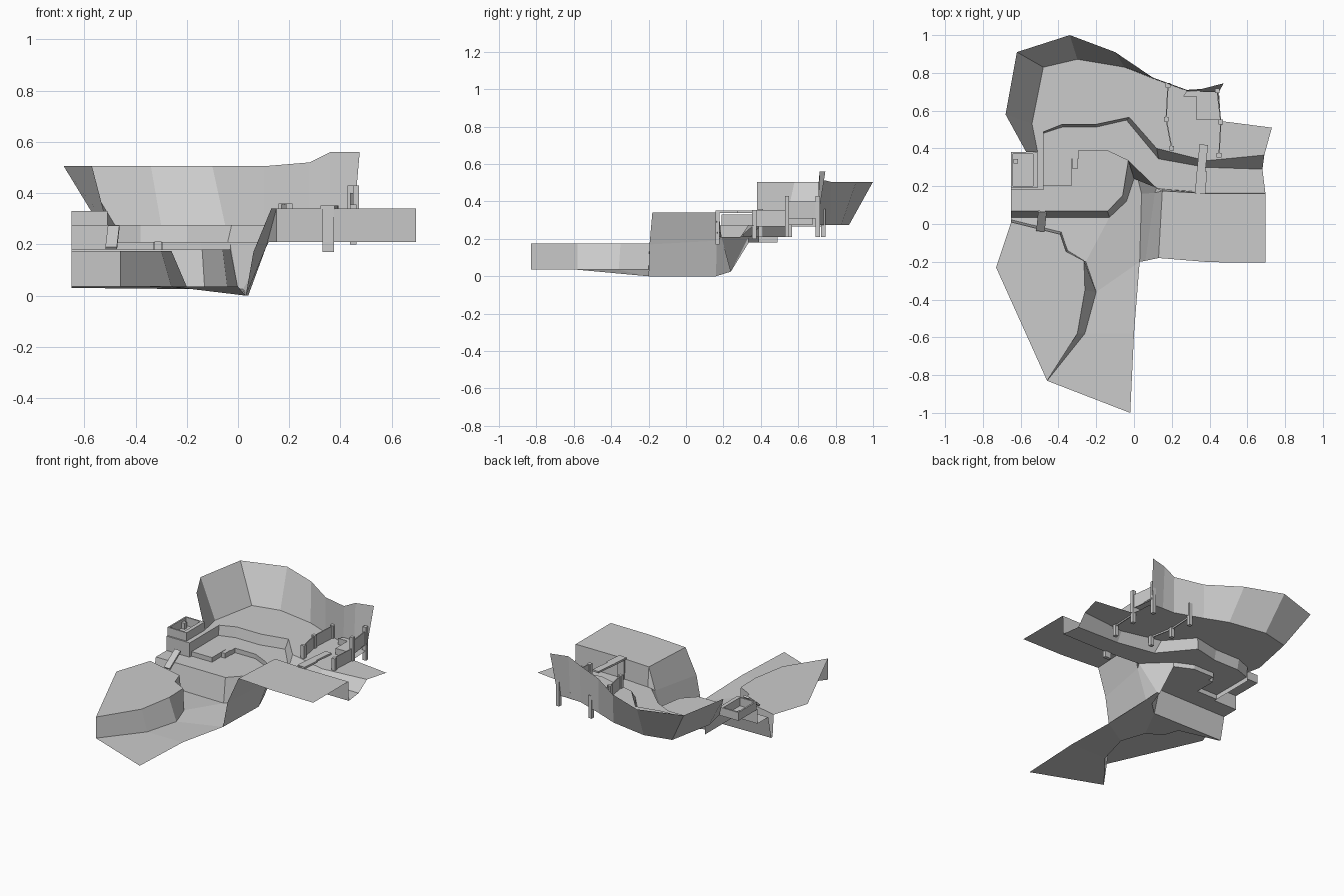
import bpy, bmesh
from mathutils import Vector

if "Cube" in bpy.data.objects:
    bpy.data.objects.remove(bpy.data.objects["Cube"])


def mesh(name, verts, faces):
    me = bpy.data.meshes.new(name)
    me.from_pydata(verts, [], faces)
    ob = bpy.data.objects.new(name, me)
    bpy.context.collection.objects.link(ob)
    return ob


def at(pts, z):
    return [(x, y, z) for x, y in pts]


def sheet(name, pts):
    return mesh(name, pts, [tuple(range(len(pts)))])


def strip(name, *rows):
    # ruled wall between successive point rows
    n = len(rows[0])
    faces = [(r * n + i, r * n + i + 1, (r + 1) * n + i + 1, (r + 1) * n + i)
             for r in range(len(rows) - 1) for i in range(n - 1)]
    return mesh(name, [p for row in rows for p in row], faces)


def box(name, x0, x1, y0, y1, z0, z1):
    v = [(x, y, z) for x in (x0, x1) for y in (y0, y1) for z in (z0, z1)]
    return mesh(name, v, [(0, 1, 3, 2), (4, 6, 7, 5), (0, 4, 5, 1),
                          (2, 3, 7, 6), (0, 2, 6, 4), (1, 5, 7, 3)])


def beam(name, a, b, w, h):
    # rectangular bar from a to b
    a, b = Vector(a), Vector(b)
    side = (b - a).cross(Vector((0, 0, 1))).normalized()
    up = side.cross(b - a).normalized() * h / 2
    side = side * w / 2
    v = [p + s * side + t * up for p in (a, b)
         for s, t in ((-1, -1), (1, -1), (1, 1), (-1, 1))]
    return mesh(name, v, [(0, 1, 2, 3), (7, 6, 5, 4), (0, 4, 5, 1),
                          (1, 5, 6, 2), (2, 6, 7, 3), (3, 7, 4, 0)])


LOW, BANK, MID, BED, UP, RIGHT = .035, .175, .18, .21, .275, .34

# left bank: plateau and the wall down to the valley
bank_top = [(-.46, -.83), (-.30, -.58), (-.26, -.35), (-.265, -.195),
            (-.36, -.145), (-.39, -.055), (-.65, .01)]
bank_low = [(-.46, -.83), (-.26, -.58), (-.20, -.36), (-.255, -.20),
            (-.352, -.14), (-.385, -.043), (-.65, .022)]
sheet("left_bank", at(bank_top + [(-.73, -.23)], BANK))
strip("left_bank_wall", at(bank_low, LOW), at(bank_top, BANK))

# valley floor, dipping towards the foot of the falls
f = (.03, -.2, 0)
sheet("valley_floor_front", at([(-.46, -.83), (-.02, -1), (0, -.58), (-.26, -.58)], LOW))
sheet("valley_floor_middle", [(-.26, -.58, LOW), (0, -.58, LOW), f, (-.2, -.36, LOW)])
sheet("valley_floor_pool", [(-.2, -.36, LOW), f, (.04, .16, 0), (.02, .24, .025),
                            (0, .24, .025), (-.04, .12, .02), (-.13, .035, .025),
                            (-.255, -.2, LOW)])
sheet("valley_floor_left", [(-.255, -.2, LOW), (-.13, .035, .025), (-.65, .035, .03),
                            (-.65, .022, LOW), (-.385, -.043, LOW), (-.352, -.14, LOW)])

# middle terrace and its front wall
mid_top = [(-.65, .068), (-.14, .068), (-.06, .15), (-.03, .335)]
mid_low = [(-.65, .035, .03), (-.13, .035, .025), (-.04, .12, .02), (0, .24, .025)]
step = [(-.03, .335), (-.145, .39), (-.295, .39), (-.295, .345),
        (-.33, .345), (-.33, .20), (-.48, .20)]
sheet("middle_terrace", at(mid_top + step[1:] + [(-.48, .18), (-.65, .18)], MID))
strip("middle_terrace_wall", mid_low, at(mid_top, MID))
strip("terrace_step", at(step, MID), at(step, BED))
box("step_block", -.325, -.298, .29, .345, MID, .212)

# river bed, edged by the slope of the upper plateau
slope_low = [(.68, .29), (.38, .30), (.13, .345), (-.04, .55), (-.2, .513),
             (-.38, .513), (-.48, .48)]
slope_top = [(.69, .365), (.38, .335), (.12, .40), (-.025, .565), (-.2, .528),
             (-.38, .528), (-.48, .488)]
right_edge = [(.12, .19), (.15, .185), (.38, .168), (.695, .168)]
sheet("river_bed", at(right_edge + slope_low + step[::-1], BED))
strip("river_bank_slope", at(slope_low, BED), at(slope_top, UP))

# waterfall face
sheet("waterfall", [(0, .24, .025), (.02, .24, .025), (.12, .19, BED), (-.03, .335, BED)])
sheet("mid_wall_corner", [(0, .24, .025), (-.03, .335, BED), (-.03, .335, MID)])
sheet("waterfall_side", [(.02, .24, .025), (.04, .16, 0), (.11, .165, .19), (.12, .19, BED)])

# right plateau with gorge wall and river-side wall
r_edge = [(.15, .175), (.38, .162), (.695, .162)]
sheet("right_plateau", at(r_edge + [(.695, -.205), (.4, -.202), (.13, -.18)], RIGHT))
strip("gorge_wall", [f, (.04, .16, 0)], [(.06, -.195, .17), (.11, .165, .19)],
      [(.13, -.18, RIGHT), (.15, .175, RIGHT)])
strip("right_river_wall", at(right_edge[1:], BED), at(r_edge, RIGHT))
sheet("right_wall_corner", [(.11, .165, .19), (.12, .19, BED), (.15, .185, BED), (.15, .175, RIGHT)])

# upper plateau and back cliff
cliff_low = [(-.51, .38), (-.54, .53), (-.48, .83), (-.30, .872), (-.05, .83),
             (.10, .77), (.28, .705), (.45, .70)]
cliff_top = [(-.57, .38, .505), (-.68, .58, .505), (-.62, .91, .505), (-.34, 1, .505),
             (-.10, .91, .505), (.10, .775, .505), (.28, .71, .52), (.36, .715, .56)]
strip("back_cliff", at(cliff_low[:7] + [(.36, .70)], UP), cliff_top)
sheet("back_cliff_end", [(.36, .70, UP), (.45, .70, UP), (.475, .745, .56), (.36, .715, .56)])
sheet("upper_plateau", at(cliff_low + [(.46, .545), (.73, .51)] + slope_top
                          + [(-.48, .38)], UP))

# terrace carrying the hut
hut_edge = [(-.65, .18), (-.48, .18), (-.48, .488)]
sheet("hut_terrace", at([(-.65, .18), (-.48, .18), (-.48, .38), (-.65, .38)], UP))
strip("hut_terrace_wall", at(hut_edge, MID), at(hut_edge, UP))

# open-topped hut
for nm, d in {"front": (-.65, -.51, .19, .2), "back": (-.65, -.51, .37, .38),
              "left": (-.65, -.64, .2, .37), "right": (-.535, -.51, .2, .37)}.items():
    box("hut_wall_" + nm, *d, UP, .33)
box("hut_crate", -.638, -.615, .32, .345, UP, .315)

# raised platform in the fenced yard
yard = [(.26, .675), (.33, .675), (.33, .55), (.455, .55)]
sheet("yard_platform", at(yard + [(.45, .70), (.28, .705)], .315))
strip("yard_platform_wall", at(yard, UP), at(yard, .315))

# fences: posts running through the ground, thin panels between
fences = {"left": [(.20, .40, .21, .36), (.17, .555, .21, .36), (.18, .735, .21, .36)],
          "right": [(.45, .365, .20, .355), (.46, .54, .21, .43), (.44, .705, .21, .43)]}
for side, posts in fences.items():
    for x, y, lo, hi in posts:
        box(side + "_fence_post", x - .012, x + .012, y - .012, y + .012, lo, hi)
    for p, q in zip(posts, posts[1:]):
        zc = .31 if p[3] < .4 else .355
        beam(side + "_fence_panel", (p[0], p[1], zc), (q[0], q[1], zc), .006, .09)

# plank bridges
beam("river_bridge_near", (.35, .16, .345), (.36, .28, .345), .055, .012)
beam("river_bridge_far", (.355, .28, .345), (.37, .42, .345), .045, .012)
box("river_bridge_support", .33, .375, .158, .18, .17, .345)
beam("valley_bridge", (-.495, -.035, .185), (-.485, .065, .27), .045, .012)
